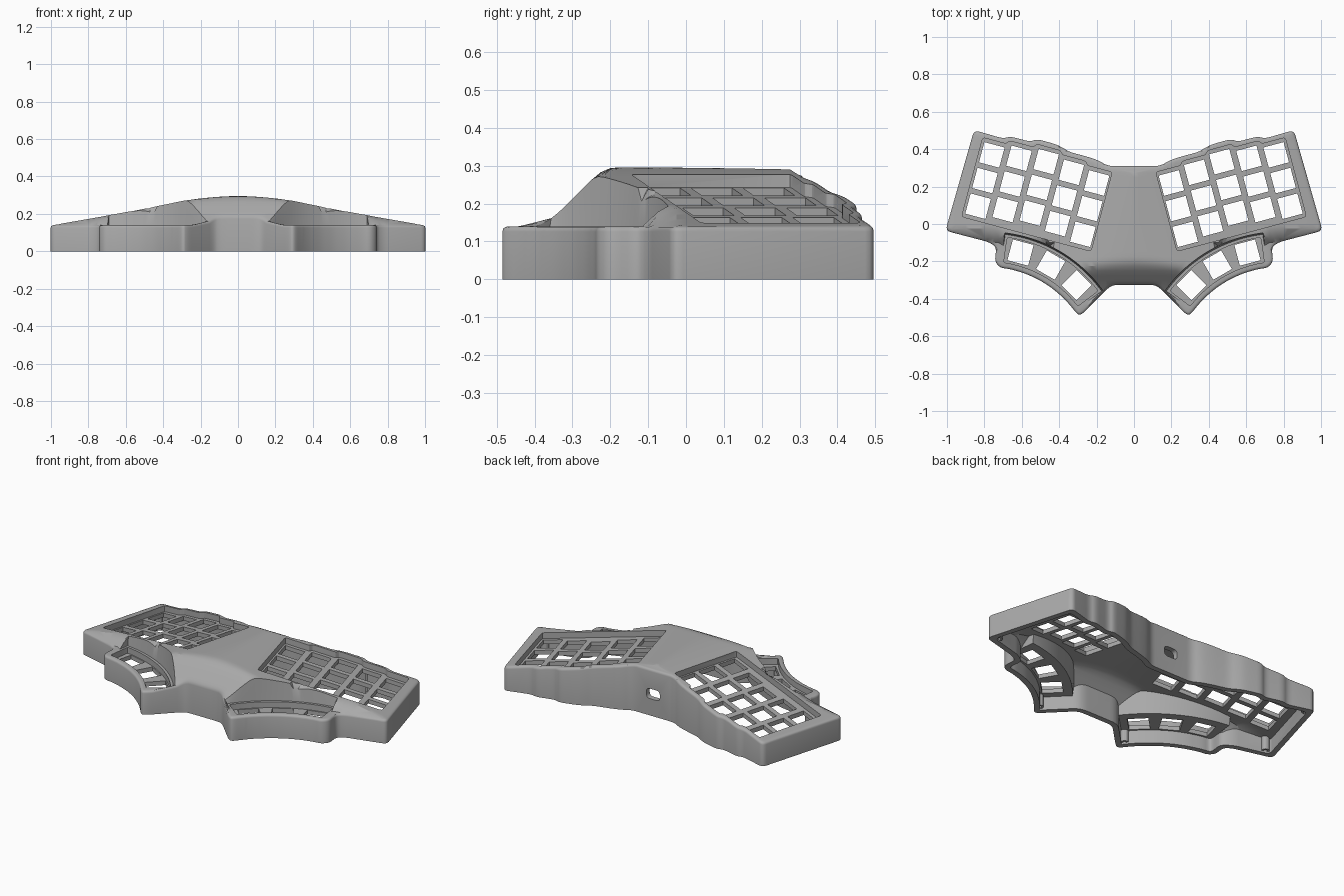
import bpy, bmesh, math
from mathutils import Vector
from mathutils.geometry import delaunay_2d_cdt

if "Cube" in bpy.data.objects:
    bpy.data.objects.remove(bpy.data.objects["Cube"])

grey = bpy.data.materials.new("matte_grey")
grey.use_nodes = True
grey.diffuse_color = (0.4, 0.4, 0.4, 1)
grey.node_tree.nodes["Principled BSDF"].inputs["Base Color"].default_value = (0.4, 0.4, 0.4, 1)

TILT = math.radians(15)
COS, SIN = math.cos(TILT), math.sin(TILT)
FAN = Vector((0.78, -0.80))          # centre of the thumb key fan
RIM, EDGE = 0.14, 0.014              # lowest rim height, rim rounding


def fan(r, deg):
    a = math.radians(deg)
    return FAN + Vector((-math.sin(a), math.cos(a))) * r


def from_local(u, v):
    return Vector((u * COS - v * SIN, u * SIN + v * COS))


def smin(a, b, k):
    h = max(k - abs(a - b), 0) / k
    return min(a, b) - h * h * k / 4


def tent(u):
    return RIM + 0.18 * (0.95 - u)


def height(x, y, grow=0):
    """Top surface: tented wings, front ramp and flat thumb decks."""
    x = abs(x)
    d = Vector((x, y)) - FAN
    ang = math.degrees(math.atan2(-d.x, d.y))
    if d.length < 0.7501 + grow and 6.99 - grow * 20 < ang < 54.01 + grow * 20:
        return RIM
    u, v = x * COS + y * SIN, y * COS - x * SIN
    top = smin(tent(u), 0.297, 0.03)
    if x > 0.45:
        ramp = RIM + max(0, 1.2 * (v + 0.285))
    else:
        t = min(max((y + 0.41) / 0.24, 0), 1)
        ramp = RIM + 0.165 * t * t * (3 - 2 * t)
    return max(smin(top, ramp, 0.015), RIM)


# Outline helpers
half = [Vector(p) for p in (
    (.14, .31), (.19, .34), (.25, .36), (.345, .385), (.385, .41), (.42, .427),
    (.52, .454), (.555, .44), (.66, .468), (.70, .457), (.855, .502), (1.008, -.036),
    (.775, -.097), (.735, -.125), (.745, -.2), (.715, -.235), (.665, -.24))]
half += [fan(0.571, a) for a in (20, 28, 36, 44, 50)]
half += [Vector(p) for p in ((.297, -.49), (.27, -.476), (.13, -.335), (.10, -.325))]
outline = half + [Vector((-p.x, p.y)) for p in reversed(half)]


def inset(pts, d):
    out = []
    for i, p in enumerate(pts):
        a, b = (p - pts[i - 1]).normalized(), (pts[(i + 1) % len(pts)] - p).normalized()
        na, nb = Vector((a.y, -a.x)), Vector((b.y, -b.x))
        out.append(p + (na + nb) * d / (1 + na.dot(nb)))
    return out


def rounded(pts, rad=0.03, steps=5):
    out = []
    for i, p in enumerate(pts):
        a, b = pts[i - 1] - p, pts[(i + 1) % len(pts)] - p
        a = p + a.normalized() * min(rad, a.length * 0.45)
        b = p + b.normalized() * min(rad, b.length * 0.45)
        for k in range(steps):
            t = k / (steps - 1)
            out.append(a * (1 - t) ** 2 + p * 2 * t * (1 - t) + b * t * t)
    return out


def edge_distance(p, loop):
    best = 9
    for i, b in enumerate(loop):
        a = loop[i - 1]
        ab = b - a
        t = min(max((p - a).dot(ab) / max(ab.length_squared, 1e-12), 0), 1)
        best = min(best, (p - a - ab * t).length)
    return best


def make_object(name, verts, faces):
    me = bpy.data.meshes.new(name)
    me.from_pydata(verts, [], faces)
    bm = bmesh.new()
    bm.from_mesh(me)
    bmesh.ops.delete(bm, geom=[v for v in bm.verts if not v.link_faces], context="VERTS")
    bmesh.ops.recalc_face_normals(bm, faces=bm.faces)
    bm.to_mesh(me)
    bm.free()
    me.materials.append(grey)
    ob = bpy.data.objects.new(name, me)
    bpy.context.collection.objects.link(ob)
    return ob


def relief(name, inset_by, drop, base, grow, edge):
    """Closed solid under the top surface, bounded by the inset outline."""
    loops = [rounded(inset(outline, inset_by + d)) for d in ((0, .002, .006, EDGE) if edge else (0,))]
    pts, edges = [], []

    def add(line, closed):
        n = len(pts)
        pts.extend(line)
        edges.extend((n + i, n + i + 1) for i in range(len(line) - 1))
        if closed:
            edges.append((n + len(line) - 1, n))
    for lp in loops:
        add(lp, True)
    for g in (grow, grow + 0.008):          # foot and top of the thumb walls
        a0, a1, r = 7 - g * 20, 54 + g * 20, 0.75 + g
        wall = [fan(0.6 + 0.03 * i, a0) for i in range(5)]
        wall += [fan(r, a0 + (a1 - a0) * i / 30) for i in range(31)]
        wall += [fan(0.72 - 0.03 * i, a1) for i in range(5)]
        add(wall, False)
        add([Vector((-p.x, p.y)) for p in wall], False)
    for i in range(-40, 41):
        for j in range(-20, 21):
            p = Vector((i * 0.025, j * 0.025))
            r = (Vector((abs(p.x), p.y)) - FAN).length
            if abs(r - 0.754 - grow) > 0.014 and edge_distance(p, loops[-1]) > 0.008:
                pts.append(p)
    vs, _, tris, *_ = delaunay_2d_cdt(pts, edges, [], 1, 1e-5)
    n, verts, count = len(vs), [], {}
    for p in vs:
        z = height(p.x, p.y, grow) - drop
        if edge:
            d = EDGE - min(edge_distance(p, loops[0]), EDGE)
            z -= EDGE - math.sqrt(max(EDGE * EDGE - d * d, 0))
        verts.append((p.x, p.y, z))
    verts += [(p.x, p.y, base) for p in vs]
    faces = [tuple(t) for t in tris] + [tuple(n + i for i in reversed(t)) for t in tris]
    for t in tris:
        for a, b in zip(t, list(t[1:]) + [t[0]]):
            count.setdefault(frozenset((a, b)), []).append((a, b))
    faces += [(b, a, a + n, b + n) for (a, b), *more in count.values() if not more]
    return make_object(name, verts, faces)


def prisms(name, items):
    """Vertical prisms on both sides; items hold points, bottom rule and top."""
    verts, faces = [], []
    for pts, low, top in items:
        for s in (1, -1):
            n, k = len(verts), len(pts)
            verts += [(s * p.x, p.y, low(p)) for p in pts] + [(s * p.x, p.y, top) for p in pts]
            faces += [tuple(range(n, n + k)), tuple(range(n + k, n + 2 * k))]
            faces += [(n + i, n + (i + 1) % k, n + k + (i + 1) % k, n + k + i) for i in range(k)]
    return make_object(name, verts, faces)


def cut(ob, cutter):
    cutter.hide_render = True
    m = ob.modifiers.new("cut", "BOOLEAN")
    m.operation, m.solver, m.object = "DIFFERENCE", "EXACT", cutter
    bpy.context.view_layer.objects.active = ob
    bpy.ops.object.modifier_apply(modifier=m.name)
    bpy.data.objects.remove(cutter)


# Case shell
case = relief("keyboard_case", 0, 0, 0, 0, True)
cut(case, relief("cavity", 0.032, 0.06, -0.05, 0.03, False))

# Sunken key wells with a stepped rear edge
columns = list(zip((.25, .395, .54, .685, .83), (0, .02, .04, .02, 0)))
well = [(.185, -.2), (.185, .237)]
for (u, s), (_, s2) in zip(columns, columns[1:]):
    well += [(u + .073, .237 + s), (u + .085, .237 + s2)]
well += [(.9, .237), (.9, -.2)]
main_well = rounded([from_local(*p) for p in well], 0.012, 3)
thumb_well = [fan(.735, 8 + 45 * i / 16) for i in range(17)] + [fan(.60, 53 - 45 * i / 16) for i in range(17)]
cut(case, prisms("wells", [
    (main_well, lambda p: tent(p.x * COS + p.y * SIN) - 0.035, 0.5),
    (rounded(thumb_well, 0.01, 3), lambda p: 0.105, 0.5)]))

# Square key openings
holes = []


def opening(c, ax, size):
    ay = Vector((-ax.y, ax.x))
    sq = [c + (ax * i + ay * j) * size / 2 for i, j in ((-1, -1), (1, -1), (1, 1), (-1, 1))]
    holes.append((sq, lambda p: 0.03, 0.5))


for u, s in columns:
    for row in range(3):
        opening(from_local(u, 0.16 + s - 0.142 * row), Vector((COS, SIN)), 0.112)
for deg in (15, 30, 45):
    a = math.radians(deg)
    opening(fan(0.67, deg), Vector((math.cos(a), math.sin(a))), 0.115)
cut(case, prisms("key_openings", holes))

# Cable port in the rear wall
port = rounded([Vector(p) for p in ((-.045, .1), (-.045, .16), (.045, .16), (.045, .1))], 0.025)
k = len(port)
cut(case, make_object("port_cutter", [(p.x, y, p.y) for y in (.2, .4) for p in port],
    [tuple(range(k)), tuple(range(k, 2 * k))]
    + [(i, (i + 1) % k, k + (i + 1) % k, k + i) for i in range(k)]))

bpy.ops.object.select_all(action="DESELECT")
case.select_set(True)
bpy.context.view_layer.objects.active = case
bpy.ops.object.shade_smooth_by_angle(angle=math.radians(30))

# Screw posts inside the shell: hollow tubes
for side, s in (("left", 1), ("right", -1)):
    for place, x, y, top in (("outer", .94, -.015, .1), ("rear", .835, .445, .1), ("thumb", .30, -.437, .085)):
        ring = [(r * math.cos(i * math.pi / 8), r * math.sin(i * math.pi / 8), z)
                for r, z in ((.022, .01), (.022, top), (.01, top), (.01, .01)) for i in range(16)]
        quads = [(a * 16 + i, a * 16 + (i + 1) % 16, (a + 1) % 4 * 16 + (i + 1) % 16, (a + 1) % 4 * 16 + i)
                 for a in range(4) for i in range(16)]
        post = make_object(f"{side}_{place}_screw_post", ring, quads)
        post.location = (s * x, y, 0)
